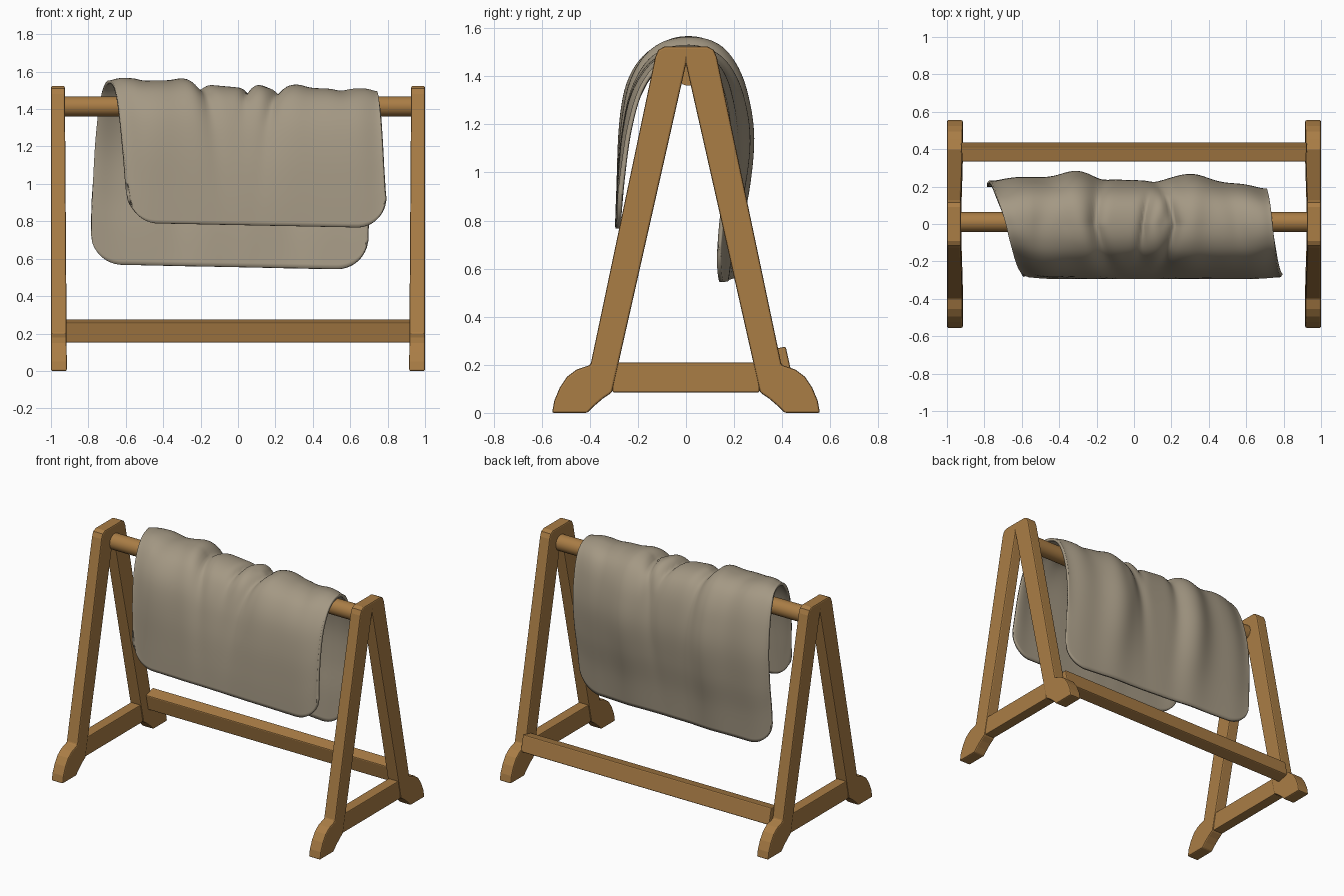
import bpy, bmesh, math
from mathutils import Vector

cube = bpy.data.objects.get("Cube")
if cube:
    bpy.data.objects.remove(cube, do_unlink=True)


def material(name, rgb):
    mat = bpy.data.materials.new(name)
    mat.use_nodes = True
    mat.diffuse_color = (*rgb, 1)
    bsdf = mat.node_tree.nodes["Principled BSDF"]
    bsdf.inputs["Base Color"].default_value = (*rgb, 1)
    bsdf.inputs["Roughness"].default_value = 0.7
    return mat


wood = material("warm wood", (0.4, 0.205, 0.06))
fabric = material("beige fabric", (0.37, 0.315, 0.23))


def add_object(name, bm, mat):
    mesh = bpy.data.meshes.new(name)
    bm.to_mesh(mesh)
    bm.free()
    mesh.materials.append(mat)
    obj = bpy.data.objects.new(name, mesh)
    bpy.context.collection.objects.link(obj)
    return obj


def add_bevel(obj, width):
    bevel = obj.modifiers.new("Bevel", 'BEVEL')
    bevel.width = width
    bevel.segments = 2
    bevel.limit_method = 'ANGLE'
    bevel.angle_limit = math.radians(40)


def add_box(name, center, size, tilt=0):
    bm = bmesh.new()
    bmesh.ops.create_cube(bm, size=1)
    bmesh.ops.scale(bm, vec=size, verts=bm.verts)
    obj = add_object(name, bm, wood)
    obj.location = center
    obj.rotation_euler.x = tilt
    return obj


# A-frame legs with curved feet: half outline, mirrored both ways
outline = [(0, 1.45), (0.308, 0.085), (0.345, 0.06), (0.38, 0.03), (0.41, 0),
           (0.557, 0), (0.548, 0.05), (0.525, 0.105), (0.495, 0.15),
           (0.455, 0.18), (0.397, 0.2), (0.128, 1.48), (0.115, 1.51),
           (0.09, 1.523), (0, 1.523)]
bm = bmesh.new()
face = bm.faces.new([bm.verts.new((1, y, z)) for y, z in outline])
out = bmesh.ops.extrude_face_region(bm, geom=[face])
for v in out["geom"]:
    if isinstance(v, bmesh.types.BMVert):
        v.co.x = 0.915 + 0.007 * v.co.z
seam = [f for f in bm.faces if all(abs(v.co.y) < 1e-5 for v in f.verts)]
bmesh.ops.delete(bm, geom=seam, context='FACES')
bmesh.ops.recalc_face_normals(bm, faces=bm.faces)
legs = add_object("side_legs", bm, wood)
mirror = legs.modifiers.new("Mirror", 'MIRROR')
mirror.use_axis = (True, True, False)
mirror.merge_threshold = 0.0005
add_bevel(legs, 0.008)

# Side crossbars
for side, label in ((1, "left"), (-1, "right")):
    bar = add_box(label + "_crossbar", (side * 0.959, 0, 0.147), (0.072, 0.61, 0.124))
    add_bevel(bar, 0.005)

# Rear beam, tilted to follow the back legs
beam = add_box("rear_beam", (0, 0.385, 0.213), (1.85, 0.085, 0.11), 0.22)
add_bevel(beam, 0.007)

# Hanging rod
bpy.ops.mesh.primitive_cylinder_add(vertices=28, radius=0.053, depth=1.88,
                                    location=(0, 0.01, 1.414),
                                    rotation=(0, math.pi / 2, 0))
rod = bpy.context.object
rod.name = "hanging_rod"
rod.data.materials.append(wood)
bpy.ops.object.shade_smooth_by_angle()

# Draped blanket: cross-section from front hem over the rod to back hem
section = [Vector(p) for p in (
    (-0.285, 0.78), (-0.277, 0.95), (-0.26, 1.15), (-0.225, 1.32), (-0.165, 1.43),
    (-0.09, 1.485), (0, 1.502), (0.09, 1.485), (0.155, 1.43), (0.2, 1.32),
    (0.225, 1.15), (0.215, 0.95), (0.19, 0.75), (0.175, 0.555))]
# Folds: x at the top, drift toward front, drift toward back, width, reach, height
folds = [(-0.21, 0.14, 0.05, 0.035, 0.55, -0.035), (-0.29, 0.14, -0.1, 0.06, 0.6, 0.02),
         (0.05, -0.05, 0.1, 0.022, 0.3, -0.03), (0.11, 0.02, 0.2, 0.035, 0.4, 0.018),
         (0.22, -0.12, -0.18, 0.028, 0.5, -0.035), (0.31, -0.05, 0.04, 0.06, 0.6, 0.02),
         (0.55, 0.1, -0.1, 0.05, 0.4, -0.012), (-0.5, -0.05, 0.15, 0.06, 0.5, -0.01)]


def section_point(t):
    i = min(int(t), len(section) - 2)
    f = t - i
    p0, p1 = section[max(i - 1, 0)], section[i]
    p2, p3 = section[i + 1], section[min(i + 2, len(section) - 1)]
    return 0.5 * (2 * p1 + (p2 - p0) * f + (2 * p0 - 5 * p1 + 4 * p2 - p3) * f ** 2
                  + (3 * p1 - p0 - 3 * p2 + p3) * f ** 3)


def bump(x, width):
    return math.exp(-(x / width) ** 2)


def clamp(x):
    return max(0.0, min(1.0, x))


def blanket_point(u, t):
    s = (t - 6) / (6 if t < 6 else 7)
    y, z = section_point(t)
    left = -0.685 - 0.1 * (s if s < 0 else math.sin(s * math.pi / 2))
    right = 0.74 - 0.05 * s
    x = left + (right - left) * u
    edge = min(u, 1 - u) * 1.42
    # Outward direction for the folds
    out = Vector((y, max(z - 1.28, 0) * 1.3)).normalized()
    d = 0
    for top, front, back, width, reach, height in folds:
        center = top + abs(s) * (front if s < 0 else back)
        d += height * bump(x - center, width * (1 + abs(s))) * bump(s, reach)
    # Broad sag in front, long ridges and a skewed hem behind
    if s < 0:
        d += 0.02 * (bump(x + 0.45, 0.15) - bump(x - 0.1, 0.2)) * bump(s + 0.5, 0.25)
    else:
        ridges = bump(x + 0.3, 0.11) + bump(x - 0.3, 0.12)
        d += 0.035 * ridges * bump(s - 0.6, 0.3) - 0.05 * x * s
    y, z = y + out.x * d, z + out.y * d
    # Ends pinched in around the rod
    y *= 1 - 0.24 * bump(edge, 0.09) * bump(s, 0.7)
    # Higher crown toward one end, softened side edges
    z += clamp((z - 0.9) / 0.6) * 0.056 * clamp((0.05 - x) / 0.6)
    z -= 0.014 * bump(edge, 0.04) * bump(s, 0.4)
    # Rounded hem corners
    radius = 0.16
    if edge < radius:
        lift = radius * (1 - math.sqrt(max(0, 1 - (1 - edge / radius) ** 2)))
        z += lift * abs(s) ** 3
    z -= 0.02 * x * s ** 4
    return x, y, z


cols, rows = 110, 72
bm = bmesh.new()
grid = []
for r in range(rows + 1):
    t = r / rows * (len(section) - 1)
    line = []
    for c in range(cols + 1):
        u = c / cols
        u = 0.4 * u + 0.3 * (1 - math.cos(math.pi * u))
        line.append(bm.verts.new(blanket_point(u, t)))
    grid.append(line)
for a, b in zip(grid, grid[1:]):
    for c in range(cols):
        bm.faces.new((a[c], a[c + 1], b[c + 1], b[c]))
blanket = add_object("draped_blanket", bm, fabric)
blanket.data.shade_smooth()
thick = blanket.modifiers.new("Thickness", 'SOLIDIFY')
thick.thickness = 0.018
thick.offset = 0
